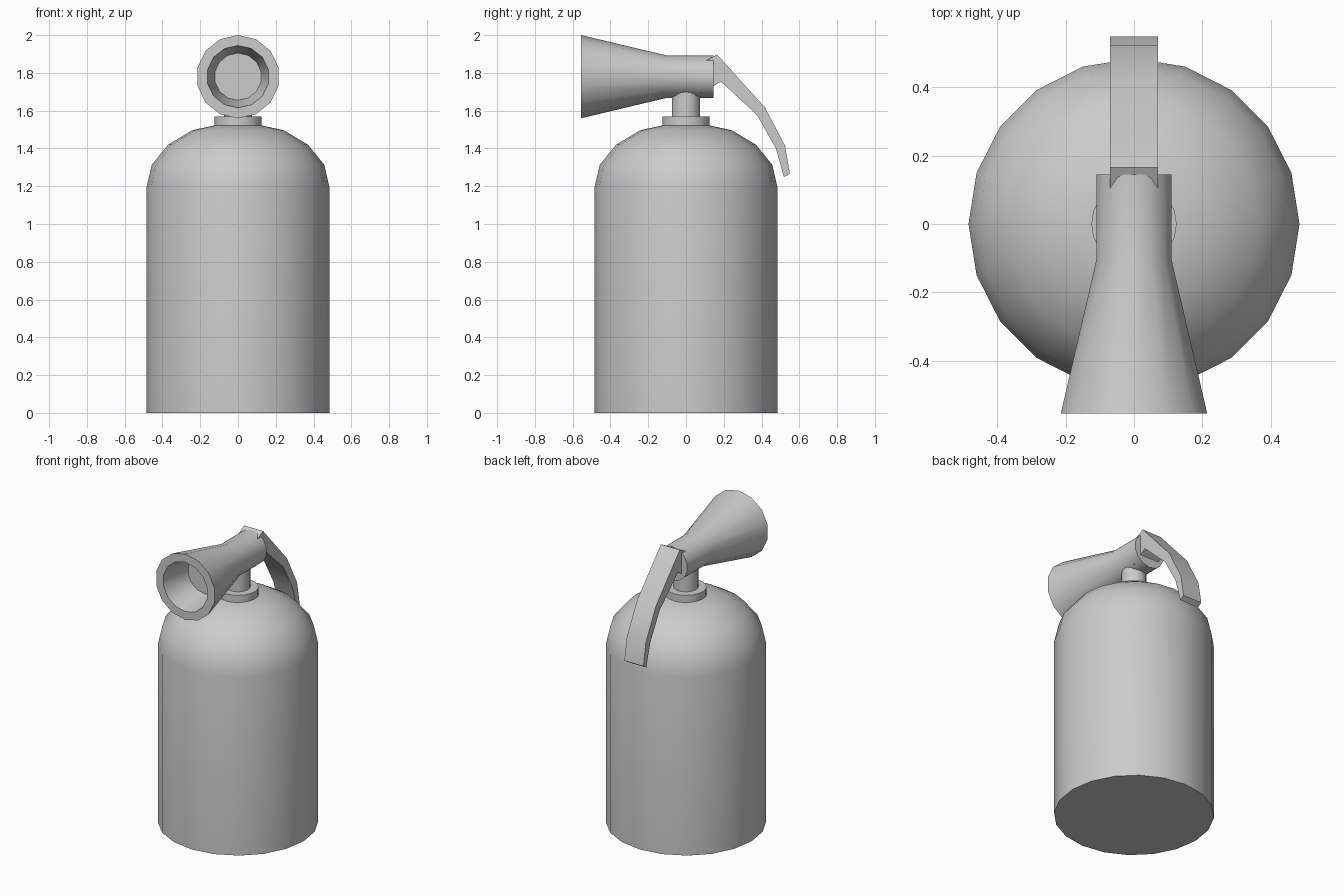
import bpy, bmesh, math
from mathutils import Matrix, Vector

if "Cube" in bpy.data.objects:
    bpy.data.objects.remove(bpy.data.objects["Cube"])


def finish(name, bm):
    bmesh.ops.recalc_face_normals(bm, faces=bm.faces)
    mesh = bpy.data.meshes.new(name)
    bm.to_mesh(mesh)
    bm.free()
    obj = bpy.data.objects.new(name, mesh)
    bpy.context.collection.objects.link(obj)
    bpy.ops.object.select_all(action='DESELECT')
    obj.select_set(True)
    bpy.context.view_layer.objects.active = obj
    bpy.ops.object.shade_smooth_by_angle(angle=math.radians(30))
    return obj


def lathe(name, profile, sides, matrix=Matrix()):
    """Turn a (radius, height) profile and cap both ends."""
    bm = bmesh.new()
    rings = []
    for r, h in profile:
        angles = [2 * math.pi * i / sides for i in range(sides)]
        rings.append([bm.verts.new(matrix @ Vector((r * math.cos(a), r * math.sin(a), h)))
                      for a in angles])
    for a, b in zip(rings, rings[1:]):
        for i in range(sides):
            j = (i + 1) % sides
            bm.faces.new((a[i], a[j], b[j], b[i]))
    bm.faces.new(rings[0])
    bm.faces.new(rings[-1])
    return finish(name, bm)


# Tank with domed shoulder
lathe("tank", [(0.485, 0), (0.485, 1.19), (0.457, 1.313), (0.37, 1.42),
               (0.243, 1.496), (0.12, 1.523)], 20)

# Collar and neck
lathe("collar", [(0.125, 1.50), (0.125, 1.57)], 20)
lathe("neck", [(0.075, 1.55), (0.075, 1.73)], 20)

# Hollow horn lying along y, with a corner at the top
along_y = Matrix(((0, 1, 0, 0), (0, 0, 1, 0), (1, 0, 0, 1.78), (0, 0, 0, 1)))
lathe("horn", [(0.125, -0.35), (0.165, -0.555), (0.22, -0.555),
               (0.113, -0.105), (0.113, 0.145)], 14, along_y)

# Curved lever: outer edge and matching inner edge in the y-z plane
outer = [(0.08, 1.852), (0.165, 1.897), (0.418, 1.617), (0.524, 1.415), (0.55, 1.267)]
inner = [(0.08, 1.69), (0.185, 1.754), (0.376, 1.577), (0.476, 1.40), (0.519, 1.247)]
bm = bmesh.new()
rows = [[bm.verts.new((x, y, z)) for x, (y, z) in
         ((-0.07, o), (0.07, o), (0.07, i), (-0.07, i))]
        for o, i in zip(outer, inner)]
for a, b in zip(rows, rows[1:]):
    for k in range(4):
        n = (k + 1) % 4
        bm.faces.new((a[k], a[n], b[n], b[k]))
bm.faces.new(rows[0])
bm.faces.new(rows[-1])
finish("lever", bm)
